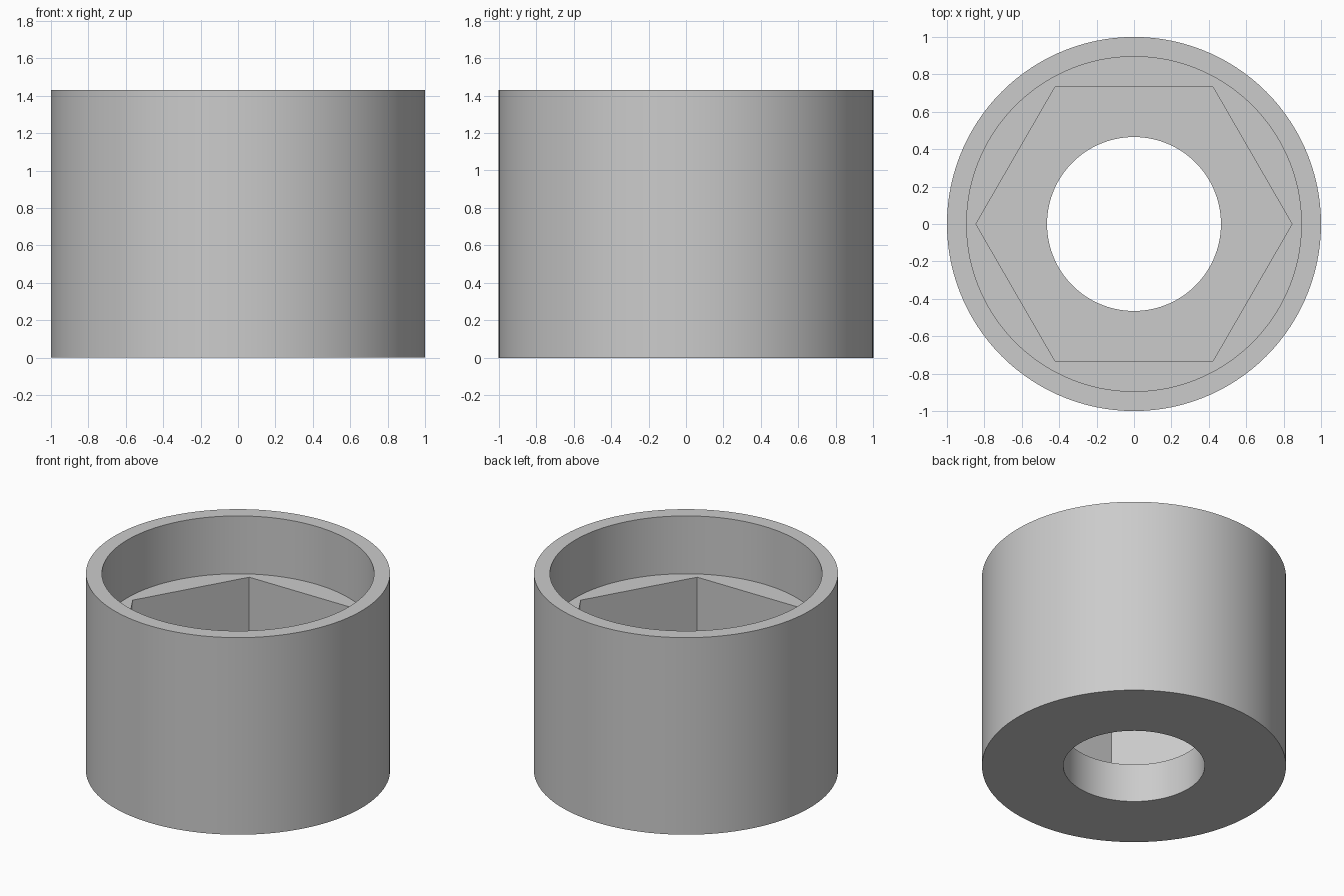
import bpy
import bmesh
from math import cos, sin, pi, radians

SEGMENTS = 120  # divisible by six, so the hexagon corners fall on vertices

default_cube = bpy.data.objects.get("Cube")
if default_cube:
    bpy.data.objects.remove(default_cube, do_unlink=True)

# Single grey material
grey = bpy.data.materials.new("plain grey")
grey.use_nodes = True
colour = (0.6, 0.6, 0.6, 1)
grey.diffuse_color = colour
grey.node_tree.nodes["Principled BSDF"].inputs["Base Color"].default_value = colour


def circle(radius):
    return lambda a: radius


def hexagon(radius):
    # Distance from the axis to a hexagon with a corner on the x axis
    return lambda a: radius * cos(pi / 6) / cos(a % (pi / 3) - pi / 6)


def add_ring(bm, shape, z):
    angles = [2 * pi * i / SEGMENTS for i in range(SEGMENTS)]
    return [bm.verts.new((shape(a) * cos(a), shape(a) * sin(a), z)) for a in angles]


# Heights of the hexagon floor, the counterbore floor and the rim
HEX_FLOOR, BORE_FLOOR, TOP = 0.28, 1.01, 1.43
hole, pocket, bore, outer = circle(0.465), hexagon(0.845), circle(0.895), circle(1)

# Cross-section followed from the base, up the outside and down the inside
section = [
    (outer, 0), (outer, TOP),
    (bore, TOP), (bore, BORE_FLOOR),
    (pocket, BORE_FLOOR), (pocket, HEX_FLOOR),
    (hole, HEX_FLOOR), (hole, 0),
]

bm = bmesh.new()
rings = [add_ring(bm, shape, z) for shape, z in section]
for k, ring in enumerate(rings):
    following = rings[(k + 1) % len(rings)]
    for i in range(SEGMENTS):
        j = (i + 1) % SEGMENTS
        bm.faces.new((ring[i], ring[j], following[j], following[i]))
bmesh.ops.recalc_face_normals(bm, faces=bm.faces)

mesh = bpy.data.meshes.new("hex_socket_sleeve")
bm.to_mesh(mesh)
bm.free()
mesh.materials.append(grey)
sleeve = bpy.data.objects.new("hex_socket_sleeve", mesh)
bpy.context.collection.objects.link(sleeve)

# Smooth round walls, crisp rims and hexagon corners
bpy.ops.object.select_all(action="DESELECT")
sleeve.select_set(True)
bpy.context.view_layer.objects.active = sleeve
bpy.ops.object.shade_smooth_by_angle(angle=radians(30))
